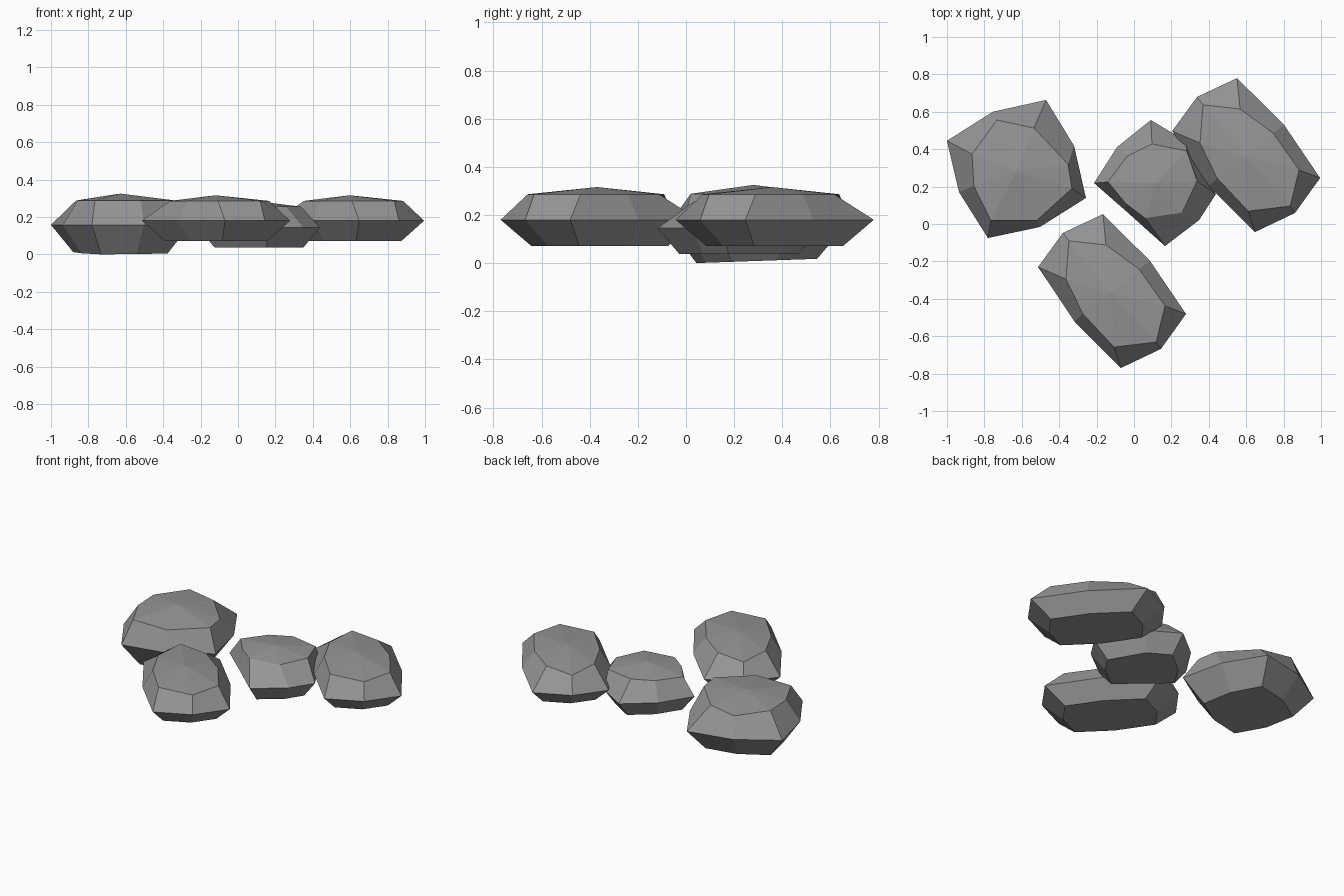
import bpy, bmesh

if "Cube" in bpy.data.objects:
    bpy.data.objects.remove(bpy.data.objects["Cube"])

grey = bpy.data.materials.new("stone grey")
grey.diffuse_color = (0.3, 0.3, 0.3, 1)
grey.use_nodes = True
grey.node_tree.nodes["Principled BSDF"].inputs["Base Color"].default_value = grey.diffuse_color


def stone(name, girdle, crown, apex, heights, base_scale, shift=(0, 0), tilt=0.0):
    """Faceted pebble: flat base, wide girdle, smaller crown ring and a low peak."""
    z_base, z_mid, z_top = heights
    ax, ay, az = apex
    cx = (min(p[0] for p in girdle) + max(p[0] for p in girdle)) / 2
    cy = (min(p[1] for p in girdle) + max(p[1] for p in girdle)) / 2
    base = [(cx + (x - cx) * base_scale, cy + (y - cy) * base_scale) for x, y in girdle]
    bm = bmesh.new()

    def ring(points, z, slope=0.0):
        return [bm.verts.new((x + shift[0], y + shift[1], z + slope * (y - cy)))
                for x, y in points]

    rings = [ring(base, z_base, tilt), ring(girdle, z_mid), ring(crown, z_top)]
    peak = bm.verts.new((ax + shift[0], ay + shift[1], az))
    n = len(girdle)
    bm.faces.new(rings[0])
    for i in range(n):
        j = (i + 1) % n
        for low, high in zip(rings, rings[1:]):
            bm.faces.new((low[i], low[j], high[j], high[i]))
        bm.faces.new((rings[2][i], rings[2][j], peak))
    bmesh.ops.recalc_face_normals(bm, faces=bm.faces)
    mesh = bpy.data.meshes.new(name)
    bm.to_mesh(mesh)
    bm.free()
    mesh.materials.append(grey)
    bpy.context.collection.objects.link(bpy.data.objects.new(name, mesh))


# Broad stone on the left
stone("left_stone",
      [(-1, .445), (-.755, .6), (-.47, .663), (-.32, .417),
       (-.257, .139), (-.503, -.016), (-.781, -.075), (-.936, .171)],
      [(-.866, .374), (-.733, .556), (-.535, .513), (-.353, .32),
       (-.332, .19), (-.519, .02), (-.765, .02), (-.856, .203)],
      (-.63, .28, .325), (.009, .158, .288), .68, tilt=.035)

# Small stone in the middle
stone("small_stone",
      [(-.214, .219), (-.09, .412), (.09, .556), (.275, .445),
       (.438, .16), (.348, .021), (.166, -.118), (-.037, .064)],
      [(-.139, .225), (-.035, .364), (.096, .428), (.283, .39),
       (.337, .23), (.257, .06), (.059, .032), (-.045, .11)],
      (.12, .22, .282), (.037, .145, .255), .73)

# Two matching long stones, front and right
long_girdle = [(-.513, -.23), (-.38, -.048), (-.166, .053), (.086, -.198),
               (.278, -.481), (.144, -.668), (-.07, -.77), (-.316, -.524)]
long_crown = [(-.364, -.294), (-.348, -.09), (-.15, -.112), (.027, -.241),
              (.166, -.438), (.118, -.631), (-.107, -.658), (-.273, -.481)]
for name, shift in (("front_stone", (0, 0)), ("right_stone", (.717, .727))):
    stone(name, long_girdle, long_crown, (-.12, -.37, .316), (.071, .18, .286), .69, shift)
